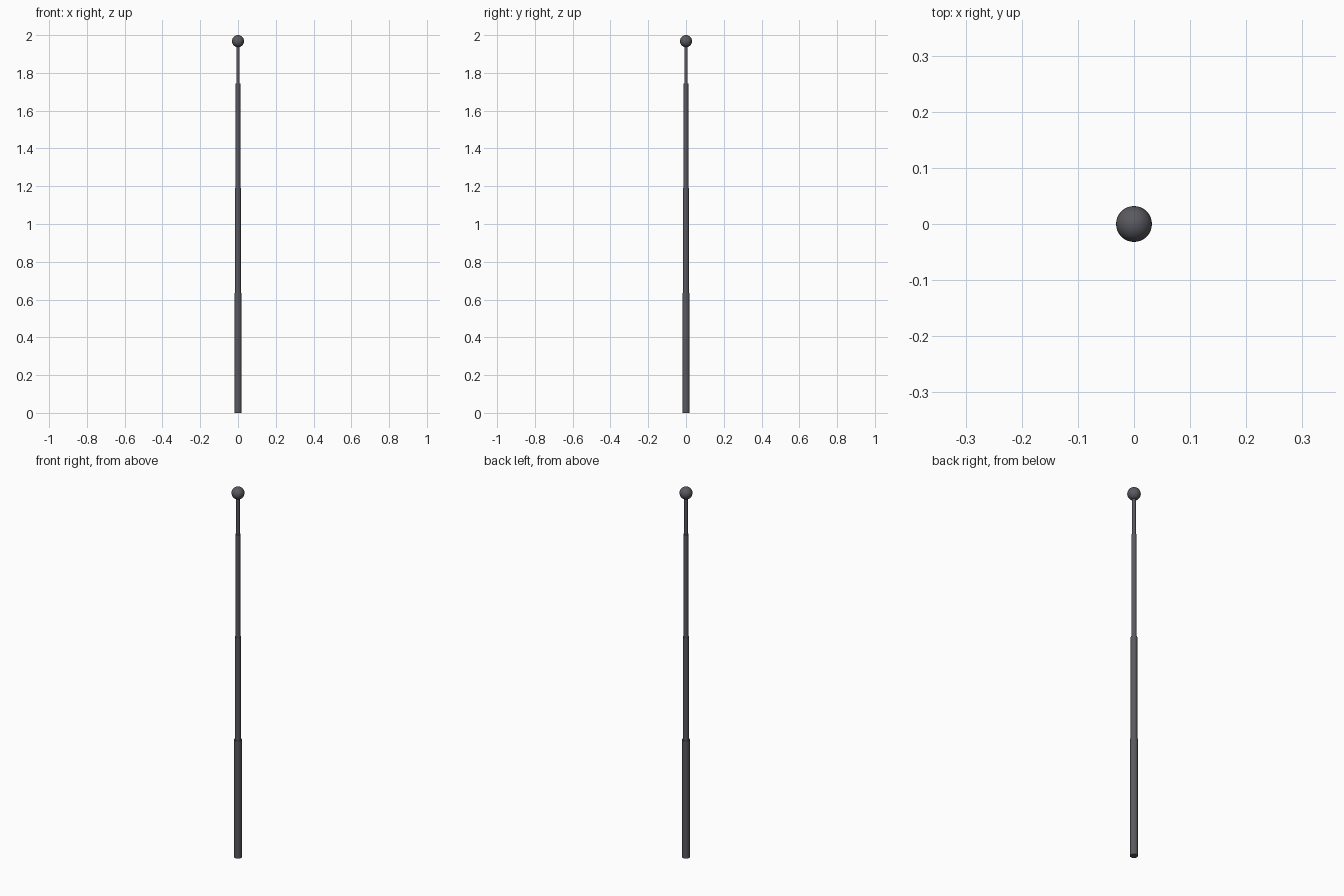
import bpy, math

if "Cube" in bpy.data.objects:
    bpy.data.objects.remove(bpy.data.objects["Cube"])

mat = bpy.data.materials.new("dark_metal")
mat.diffuse_color = (0.1, 0.1, 0.115, 1)
mat.use_nodes = True
mat.node_tree.nodes["Principled BSDF"].inputs["Base Color"].default_value = mat.diffuse_color


def finish(name):
    ob = bpy.context.object
    ob.name = name
    ob.data.materials.append(mat)
    bpy.ops.object.shade_smooth_by_angle(angle=math.radians(40))


# Telescoping tube sections: name, bottom, top, radius
sections = [
    ("base_section", 0.0, 0.635, 0.019),
    ("lower_section", 0.635, 1.19, 0.0155),
    ("upper_section", 1.19, 1.745, 0.0125),
    ("tip_section", 1.745, 1.95, 0.009),
]
for name, z0, z1, r in sections:
    z0 = max(0.0, z0 - 0.01)  # seat each section inside the one below
    bpy.ops.mesh.primitive_cylinder_add(vertices=24, radius=r, depth=z1 - z0,
                                        location=(0, 0, (z0 + z1) / 2))
    finish(name)

# Ball on the tip
bpy.ops.mesh.primitive_uv_sphere_add(segments=32, ring_count=16, radius=0.032,
                                     location=(0, 0, 1.968))
finish("tip_ball")
